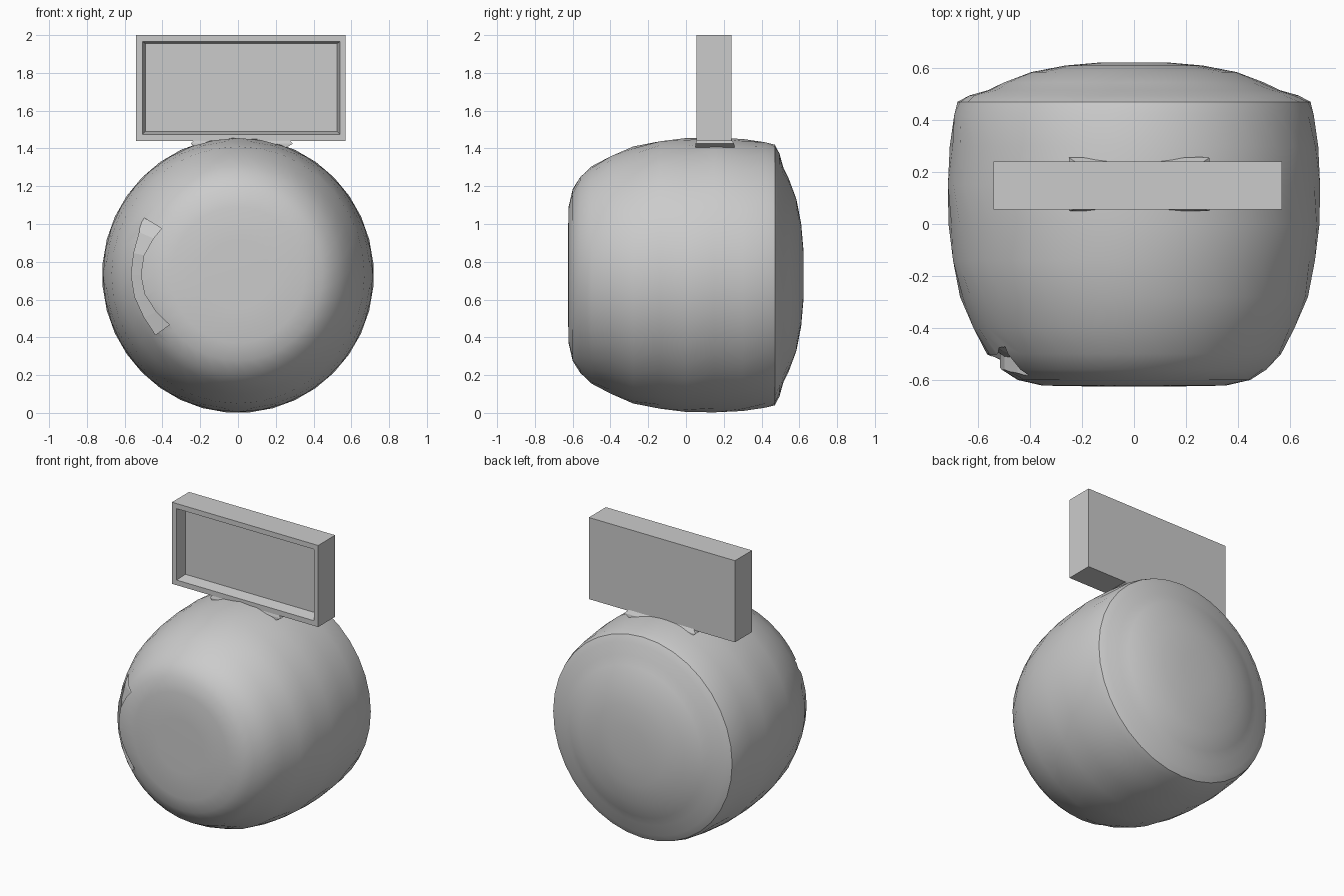
import bpy, bmesh, math
from mathutils import Vector

if "Cube" in bpy.data.objects:
    bpy.data.objects.remove(bpy.data.objects["Cube"])

grey = bpy.data.materials.new("light grey")
grey.diffuse_color = (0.6, 0.6, 0.6, 1)
grey.use_nodes = True
grey.node_tree.nodes["Principled BSDF"].inputs["Base Color"].default_value = grey.diffuse_color


def finish(bm, name, material=True):
    bmesh.ops.recalc_face_normals(bm, faces=bm.faces)
    mesh = bpy.data.meshes.new(name)
    bm.to_mesh(mesh)
    bm.free()
    obj = bpy.data.objects.new(name, mesh)
    bpy.context.collection.objects.link(obj)
    if material:
        mesh.materials.append(grey)
    return obj


def bridge(bm, loops):
    """Join successive vertex rings with quads."""
    for a, b in zip(loops, loops[1:]):
        n = len(a)
        for i in range(n):
            bm.faces.new((a[i], a[(i + 1) % n], b[(i + 1) % n], b[i]))


def rect(bm, x0, x1, z0, z1, y):
    return [bm.verts.new((x, y, z)) for x, z in ((x0, z0), (x1, z0), (x1, z1), (x0, z1))]


# Rounded body: (y, radius) profile turned around the y axis, domed lid at the back
profile = [(-0.625, 0.18), (-0.622, 0.36), (-0.6, 0.455), (-0.56, 0.52), (-0.5, 0.575),
           (-0.4, 0.63), (-0.28, 0.68), (-0.14, 0.71), (0.0, 0.725), (0.15, 0.73),
           (0.3, 0.72), (0.42, 0.705), (0.47, 0.69), (0.495, 0.645), (0.515, 0.57),
           (0.545, 0.51), (0.585, 0.4), (0.61, 0.27), (0.622, 0.13)]
SIDES = 36
bm = bmesh.new()
rings = []
for k, (y, r) in enumerate(profile):
    ring = []
    for i in range(SIDES):
        a = 2 * math.pi * (i + 0.5 * (k % 2)) / SIDES
        ring.append(bm.verts.new((0.985 * r * math.cos(a), y, 0.73 + r * math.sin(a))))
    rings.append(ring)
bridge(bm, rings)
bm.faces.new(rings[0])
bm.faces.new(rings[-1])
body = finish(bm, "body")
for p in body.data.polygons:
    p.use_smooth = True

# Crescent groove cutter: (x, z, half width, y of the groove floor)
path = [(-0.46, 1.01, 0.065, -0.50), (-0.485, 0.94, 0.04, -0.515), (-0.525, 0.84, 0.027, -0.51),
        (-0.54, 0.73, 0.025, -0.50), (-0.52, 0.62, 0.027, -0.51), (-0.465, 0.52, 0.035, -0.53),
        (-0.40, 0.44, 0.045, -0.54)]
centre = Vector((0, 0.73))
bm = bmesh.new()
sections = []
for x, z, w, floor in path:
    out = (Vector((x, z)) - centre).normalized() * w
    sections.append([bm.verts.new((x + s * out.x, y, z + s * out.y))
                     for s, y in ((-1, -0.8), (1, -0.8), (1, floor + 0.035), (-1, floor))])
bridge(bm, sections)
bm.faces.new(sections[0])
bm.faces.new(sections[-1])
cutter = finish(bm, "groove_cutter")
cutter.hide_render = True
cutter.hide_viewport = True
cut = body.modifiers.new("groove", 'BOOLEAN')
cut.operation = 'DIFFERENCE'
cut.solver = 'EXACT'
cut.object = cutter

# Sign board: box with a raised frame around a sunken front panel
bm = bmesh.new()
loops = [rect(bm, -0.54, 0.57, 1.44, 2.0, 0.24),
         rect(bm, -0.54, 0.57, 1.44, 2.0, 0.055),
         rect(bm, -0.505, 0.54, 1.475, 1.965, 0.055),
         rect(bm, -0.49, 0.525, 1.49, 1.955, 0.13)]
bridge(bm, loops)
bm.faces.new(loops[0])
bm.faces.new(loops[-1])
finish(bm, "sign_board")

# Flared foot blending the sign into the body
bm = bmesh.new()
loops = []
for z, x0, x1, y0, y1 in ((1.39, -0.2, 0.23, 0.05, 0.26), (1.425, -0.25, 0.29, 0.05, 0.255),
                          (1.455, -0.22, 0.26, 0.06, 0.235)):
    loops.append([bm.verts.new(c) for c in ((x0, y0, z), (x1, y0, z), (x1, y1, z), (x0, y1, z))])
bridge(bm, loops)
bm.faces.new(loops[0])
bm.faces.new(loops[-1])
finish(bm, "sign_foot")

# Smooth rounding with crisp rim and groove edges
bpy.ops.object.select_all(action='DESELECT')
body.select_set(True)
bpy.context.view_layer.objects.active = body
bpy.ops.object.shade_smooth_by_angle(angle=math.radians(25))
